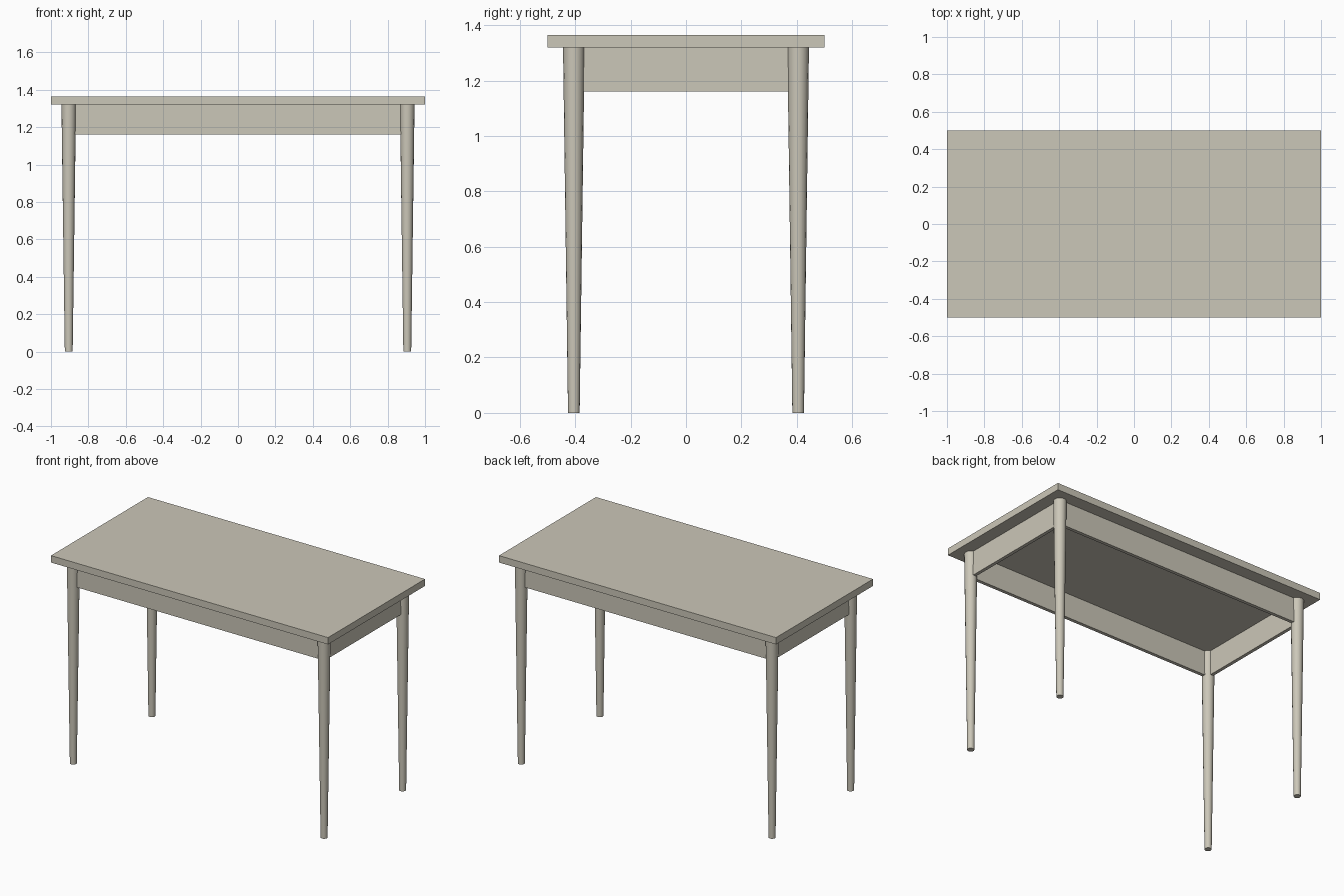
import bpy

if "Cube" in bpy.data.objects:
    bpy.data.objects.remove(bpy.data.objects["Cube"])

paint = bpy.data.materials.new("warm_grey_paint")
paint.diffuse_color = (0.60, 0.57, 0.48, 1)
paint.use_nodes = True
paint.node_tree.nodes["Principled BSDF"].inputs["Base Color"].default_value = paint.diffuse_color

TOP_Z, UNDER_Z, APRON_Z = 1.365, 1.32, 1.16   # heights of top, underside, apron bottom
LEG_X, LEG_Y = 0.905, 0.405                   # leg centres
APRON_T = 0.022                               # apron board thickness


def finish(name):
    ob = bpy.context.object
    ob.name = name
    ob.data.materials.append(paint)
    return ob


def box(name, lo, hi):
    centre = [(a + b) / 2 for a, b in zip(lo, hi)]
    bpy.ops.mesh.primitive_cube_add(size=1, location=centre)
    bpy.context.object.scale = [b - a for a, b in zip(lo, hi)]
    bpy.ops.object.transform_apply(location=False, rotation=False, scale=True)
    return finish(name)


# Table top
box("table_top", (-1, -0.5, UNDER_Z), (1, 0.5, TOP_Z))

# Apron boards, running between the leg centres
h = APRON_T / 2
for side, s in (("front", -1), ("back", 1)):
    y = s * LEG_Y
    box(f"{side}_apron", (-LEG_X, y - h, APRON_Z), (LEG_X, y + h, UNDER_Z))
for side, s in (("left", -1), ("right", 1)):
    x = s * LEG_X
    box(f"{side}_apron", (x - h, -LEG_Y, APRON_Z), (x + h, LEG_Y, UNDER_Z))

# Tapered round legs
for depth, sy in (("front", -1), ("back", 1)):
    for side, sx in (("left", -1), ("right", 1)):
        bpy.ops.mesh.primitive_cone_add(
            vertices=16, radius1=0.021, radius2=0.039, depth=UNDER_Z,
            location=(sx * LEG_X, sy * LEG_Y, UNDER_Z / 2))
        finish(f"{depth}_{side}_leg")
        bpy.ops.object.shade_smooth_by_angle()
